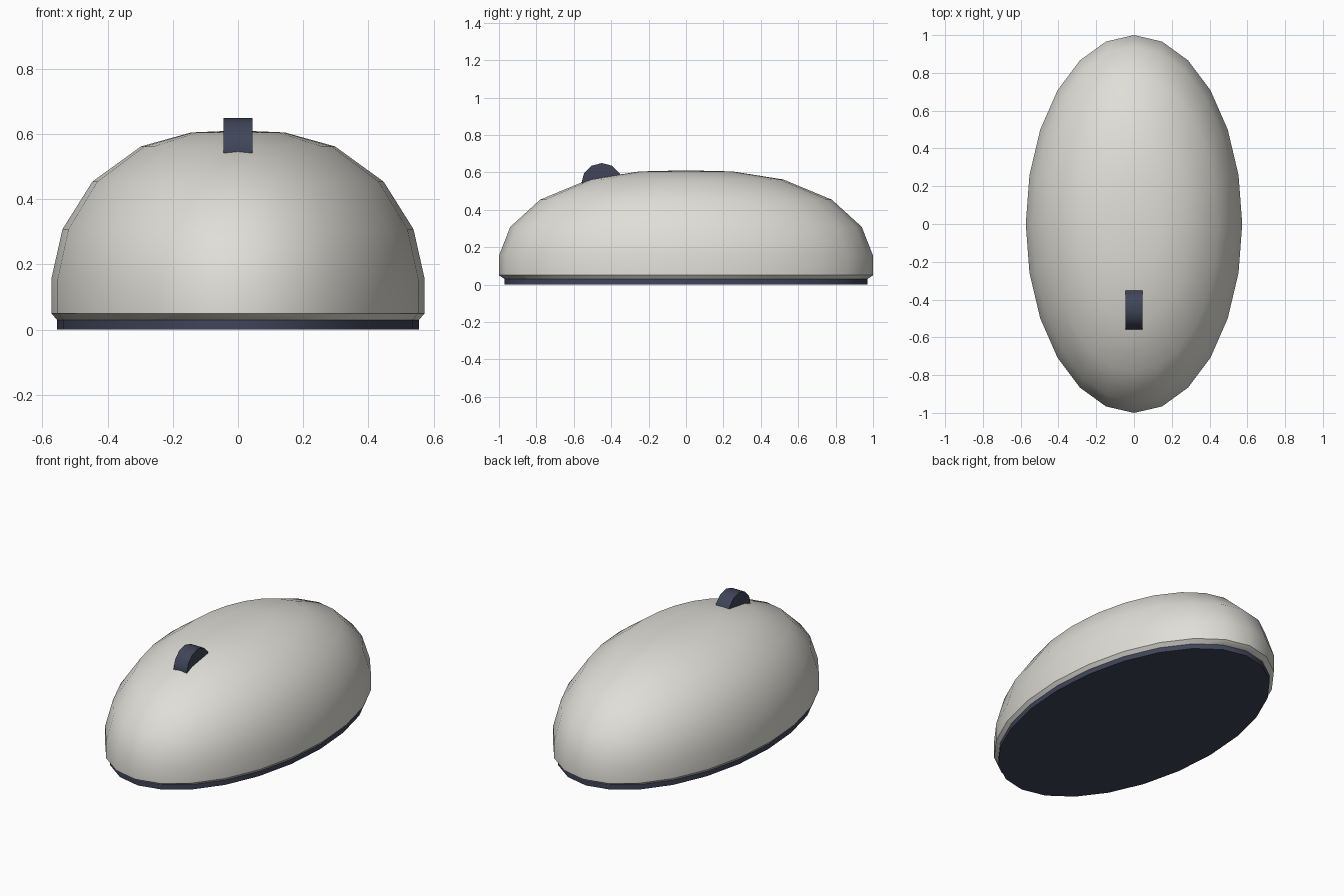
import bpy, bmesh, math
from mathutils import Matrix

if "Cube" in bpy.data.objects:
    bpy.data.objects.remove(bpy.data.objects["Cube"])

def material(name, rgb):
    m = bpy.data.materials.new(name)
    m.diffuse_color = (*rgb, 1)
    m.use_nodes = True
    m.node_tree.nodes["Principled BSDF"].inputs["Base Color"].default_value = m.diffuse_color
    return m

shell_grey = material("warm light grey", (0.74, 0.73, 0.68))
dark_blue = material("dark slate blue", (0.05, 0.06, 0.10))

def finish(name, bm, mat, angle):
    bmesh.ops.recalc_face_normals(bm, faces=bm.faces)
    me = bpy.data.meshes.new(name)
    bm.to_mesh(me)
    bm.free()
    me.materials.append(mat)
    ob = bpy.data.objects.new(name, me)
    bpy.context.collection.objects.link(ob)
    bpy.ops.object.select_all(action='DESELECT')
    ob.select_set(True)
    bpy.context.view_layer.objects.active = ob
    bpy.ops.object.shade_smooth_by_angle(angle=math.radians(angle))
    return ob

WIDTH, SIDES = 0.573, 24

def oval_stack(name, profile, mat, tip=None):
    """Stack oval rings given as (radius, height); tip closes the top in a point."""
    bm = bmesh.new()
    rings = []
    for r, z in profile:
        rings.append([bm.verts.new((WIDTH * r * math.cos(2 * math.pi * i / SIDES),
                                    r * math.sin(2 * math.pi * i / SIDES), z))
                      for i in range(SIDES)])
    for a, b in zip(rings, rings[1:]):
        for i in range(SIDES):
            j = (i + 1) % SIDES
            bm.faces.new((a[i], a[j], b[j], b[i]))
    bm.faces.new(rings[0][::-1])
    if tip is None:
        bm.faces.new(rings[-1])
    else:
        t = bm.verts.new((0, 0, tip))
        for i in range(SIDES):
            bm.faces.new((rings[-1][i], rings[-1][(i + 1) % SIDES], t))
    return finish(name, bm, mat, 35)

# Domed shell with a chamfered lower rim
oval_stack("shell", [(0.97, 0.03), (1, 0.05), (1, 0.155), (0.94, 0.308), (0.78, 0.454),
                     (0.52, 0.562), (0.25, 0.605)], shell_grey, tip=0.611)

# Dark base plate
oval_stack("base_plate", [(0.97, 0), (0.97, 0.03)], dark_blue)

# Scroll wheel half sunk into the shell
bm = bmesh.new()
bmesh.ops.create_cone(bm, cap_ends=True, segments=12, radius1=0.11, radius2=0.11, depth=0.09,
                      matrix=Matrix.Translation((0, -0.45, 0.54)) @ Matrix.Rotation(math.pi / 2, 4, 'Y'))
finish("scroll_wheel", bm, dark_blue, 40)
